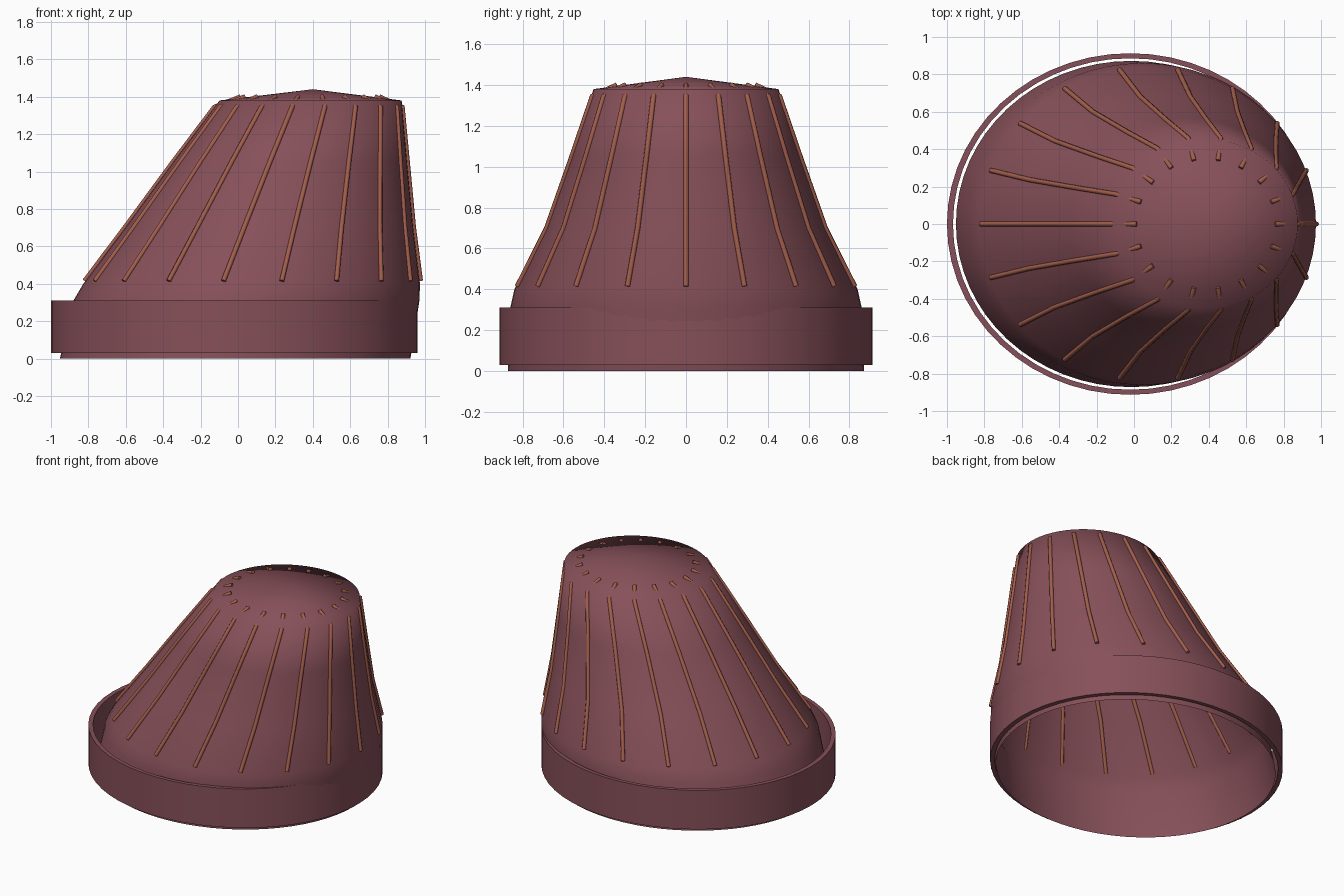
import bpy, bmesh
from math import sin, cos, pi, radians

if "Cube" in bpy.data.objects:
    bpy.data.objects.remove(bpy.data.objects["Cube"])


def material(name, rgb):
    m = bpy.data.materials.new(name)
    m.diffuse_color = (*rgb, 1)
    m.use_nodes = True
    m.node_tree.nodes["Principled BSDF"].inputs["Base Color"].default_value = m.diffuse_color
    return m


wool = material("wool", (0.24, 0.08, 0.10))
stitch = material("stitch", (0.36, 0.11, 0.07))


def loft(name, sections, n, apex=None, closed=False):
    """Skin ellipses given as (z, centre x, x radius, y radius)."""
    bm = bmesh.new()
    rings = [[bm.verts.new((c + rx * cos(2 * pi * i / n), ry * sin(2 * pi * i / n), z))
              for i in range(n)] for z, c, rx, ry in sections]
    pairs = list(zip(rings, rings[1:]))
    if closed:
        pairs.append((rings[-1], rings[0]))
    for a, b in pairs:
        for i in range(n):
            j = (i + 1) % n
            bm.faces.new((a[i], a[j], b[j], b[i]))
    if apex:
        tip = bm.verts.new(apex)
        for i in range(n):
            bm.faces.new((rings[-1][i], rings[-1][(i + 1) % n], tip))
    bmesh.ops.recalc_face_normals(bm, faces=bm.faces)
    me = bpy.data.meshes.new(name)
    bm.to_mesh(me)
    bm.free()
    me.materials.append(wool)
    ob = bpy.data.objects.new(name, me)
    bpy.context.collection.objects.link(ob)
    me.polygons.foreach_set("use_smooth", [True] * len(me.polygons))
    return ob


# Slanted open shell of the cap with a shallow pointed crown
loft("cap_body", [(0, -0.015, 0.937, 0.872), (0.31, 0.045, 0.925, 0.86),
                  (0.40, 0.073, 0.90, 0.84), (0.70, 0.167, 0.77, 0.69),
                  (1.05, 0.279, 0.625, 0.565), (1.38, 0.388, 0.487, 0.452)],
     64, apex=(0.40, 0, 1.44))

# Folded brim band: a thick ring
band = loft("brim_band", [(0.03, -0.02, 0.98, 0.913), (0.31, -0.02, 0.98, 0.913),
                          (0.31, -0.02, 0.948, 0.886), (0.03, -0.02, 0.948, 0.886)],
            56, closed=True)
bpy.context.view_layer.objects.active = band
band.select_set(True)
bpy.ops.object.shade_smooth_by_angle(angle=radians(40))

# Knit ribs running up the side and tucking through the crown
cu = bpy.data.curves.new("knit_ribs", "CURVE")
cu.dimensions = "3D"
cu.bevel_depth = 0.013
cu.bevel_resolution = 2
cu.use_fill_caps = True
cu.materials.append(stitch)
path = [(0.415, 0.078, 0.898, 0.838), (0.70, 0.167, 0.772, 0.692),
        (1.05, 0.279, 0.627, 0.567), (1.345, 0.377, 0.503, 0.466),
        (1.40, 0.385, 0.37, 0.345)]
for k in range(18):
    a = 2 * pi * k / 18
    sp = cu.splines.new("POLY")
    sp.points.add(len(path) - 1)
    for p, (z, c, rx, ry) in zip(sp.points, path):
        p.co = (c + rx * cos(a), ry * sin(a), z, 1)
bpy.context.collection.objects.link(bpy.data.objects.new("knit_ribs", cu))
